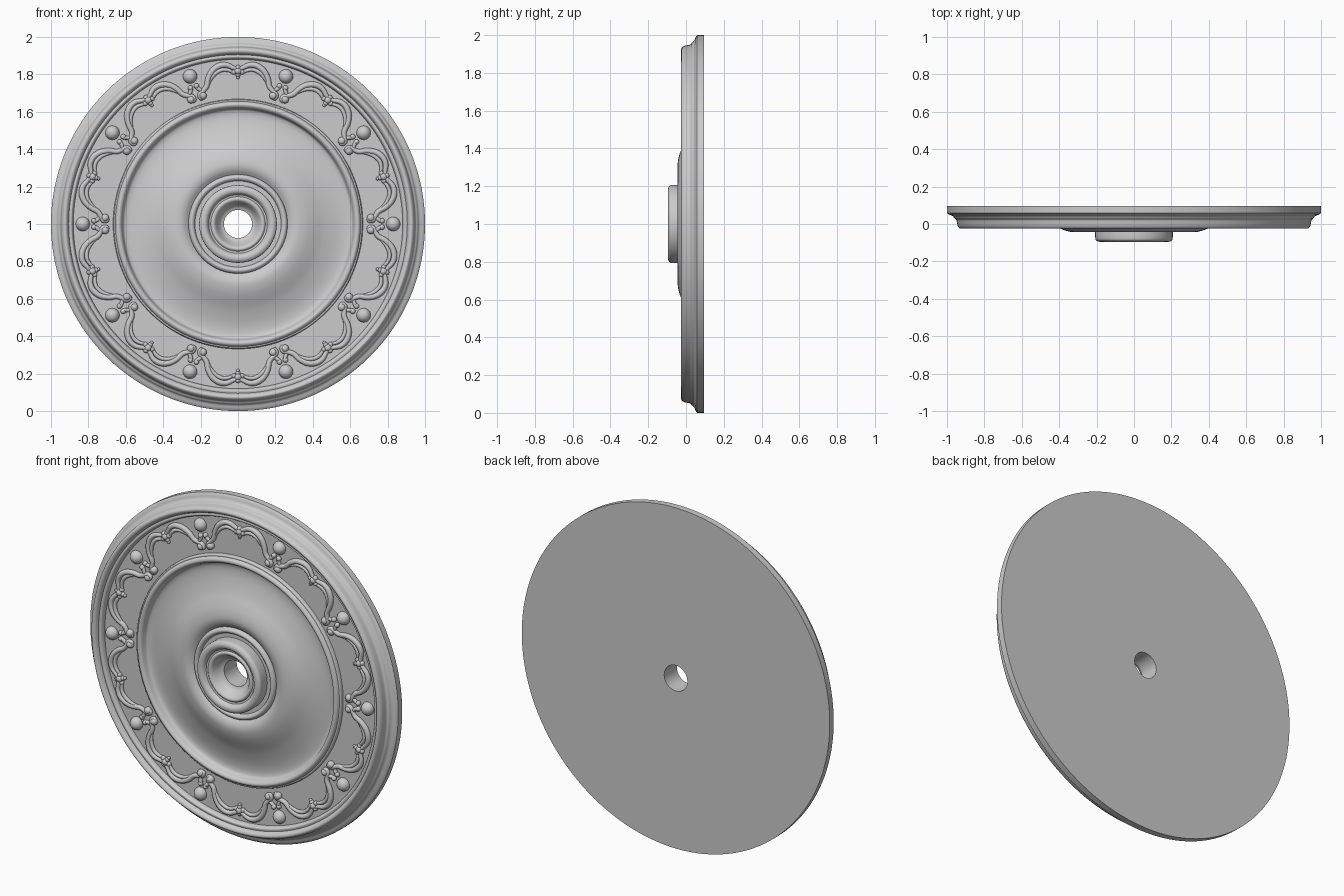
import bpy, bmesh
from math import sin, cos, pi, radians
from mathutils import Vector, Matrix

if "Cube" in bpy.data.objects:
    bpy.data.objects.remove(bpy.data.objects["Cube"])

FIELD_Y = 0.022   # depth of the recessed ornament band
COUNT = 10        # repeats around the band


def smooth_path(pts, steps):
    """Catmull-Rom curve through the points."""
    p = [Vector(q) for q in pts]
    p = [2 * p[0] - p[1]] + p + [2 * p[-1] - p[-2]]
    out = []
    for i in range(1, len(p) - 2):
        a, b, c, d = p[i - 1:i + 3]
        for s in range(steps):
            t = s / steps
            out.append(0.5 * (2 * b + (c - a) * t + (2 * a - 5 * b + 4 * c - d) * t**2
                              + (3 * b - a - 3 * c + d) * t**3))
    return out + [p[-2]]


def finish(obj, angle):
    bpy.ops.object.select_all(action='DESELECT')
    bpy.context.view_layer.objects.active = obj
    obj.select_set(True)
    bpy.ops.object.shade_smooth_by_angle(angle=radians(angle))


def mesh_object(name, bm, angle=40):
    bmesh.ops.recalc_face_normals(bm, faces=bm.faces)
    me = bpy.data.meshes.new(name)
    bm.to_mesh(me)
    bm.free()
    obj = bpy.data.objects.new(name, me)
    bpy.context.collection.objects.link(obj)
    finish(obj, angle)
    return obj


def lathe(name, profile, segments=192):
    """Closed (radius, y) profile turned about the y axis through z = 1."""
    bm = bmesh.new()
    rings = [[bm.verts.new((r * cos(2 * pi * k / segments), y, 1 + r * sin(2 * pi * k / segments)))
              for k in range(segments)] for r, y in profile]
    for i, ring in enumerate(rings):
        nxt = rings[(i + 1) % len(rings)]
        for k in range(segments):
            m = (k + 1) % segments
            bm.faces.new((ring[k], ring[m], nxt[m], nxt[k]))
    return mesh_object(name, bm)


# Medallion profile: smooth runs that meet at crisp corners, outside to centre
runs = [
    [(1.0, 0.095), (1.0, 0.058)],                                               # outer edge
    [(1.0, 0.058), (0.988, 0.05), (0.97, 0.043), (0.96, 0.03)],                 # outer cove
    [(0.96, 0.03), (0.95, 0.022), (0.947, 0.01)],
    [(0.947, 0.01), (0.942, -0.012), (0.93, -0.025), (0.915, -0.02), (0.905, -0.002)],  # rim bead
    [(0.905, -0.002), (0.892, -0.004), (0.884, 0.006), (0.88, FIELD_Y)],        # inner lip
    [(0.88, FIELD_Y), (0.668, FIELD_Y)],                                        # ornament band
    [(0.668, FIELD_Y), (0.664, 0.006), (0.656, 0.004)],
    [(0.656, 0.004), (0.648, -0.008), (0.636, -0.012), (0.624, -0.004), (0.617, 0.012)],  # dish ring
    [(0.617, 0.012), (0.608, 0.026), (0.58, 0.032), (0.53, 0.026), (0.46, 0.005),
     (0.4, -0.022), (0.36, -0.037), (0.32, -0.044), (0.29, -0.038), (0.265, -0.022)],     # dish
    [(0.265, -0.022), (0.26, -0.035), (0.248, -0.042), (0.236, -0.036), (0.23, -0.024)],  # collar
    [(0.23, -0.024), (0.207, -0.024)],
    [(0.207, -0.024), (0.207, -0.075), (0.2, -0.089), (0.185, -0.095), (0.168, -0.09), (0.156, -0.072)],  # boss
    [(0.156, -0.072), (0.146, -0.07)],
    [(0.146, -0.07), (0.136, -0.078), (0.122, -0.072), (0.105, -0.045), (0.092, -0.028)],  # throat
    [(0.092, -0.028), (0.075, -0.022)],
    [(0.075, -0.022), (0.075, 0.095)],                                          # bore
]
profile = []
for run in runs:
    profile += smooth_path(run, 1 if len(run) == 2 else 4)[:-1]
profile.append(Vector(runs[-1][-1]))
lathe("medallion_body", profile)


def place(x, r, y, angle, side=1):
    """Local scallop coordinates (sideways, outward) to the disc at an angle."""
    a = angle
    return Vector((r * cos(a) + side * x * sin(a), y, 1 + r * sin(a) - side * x * cos(a)))


def add_ball(bm, pos, radius, depth=1.0):
    mat = Matrix.Translation(pos) @ Matrix.Diagonal((1, depth, 1, 1))
    bmesh.ops.create_uvsphere(bm, u_segments=20, v_segments=12, radius=radius, matrix=mat)


# Round beads between the scallops
bm = bmesh.new()
for k in range(COUNT):
    add_ball(bm, place(0, 0.83, FIELD_Y, 2 * pi * k / COUNT), 0.038)
mesh_object("beads", bm)

# Scallop scrolls: (sideways, outward, tube radius) for the right half of one scallop
strands = [
    [(0.178, 0.678, .008), (0.198, 0.672, .012), (0.204, 0.692, .013), (0.188, 0.71, .013),
     (0.168, 0.735, .014), (0.16, 0.775, .015), (0.138, 0.818, .016), (0.1, 0.846, .016),
     (0.06, 0.85, .014), (0.028, 0.836, .012), (0.0, 0.826, .01)],
    [(0.158, 0.745, .005), (0.145, 0.775, .009), (0.12, 0.806, .011), (0.085, 0.824, .011),
     (0.05, 0.822, .010), (0.024, 0.808, .007)],
    [(0.188, 0.71, .008), (0.21, 0.722, .011), (0.226, 0.738, .010)],
]
cu = bpy.data.curves.new("scallop_scrolls", 'CURVE')
cu.dimensions = '3D'
cu.bevel_depth = 1.0
cu.bevel_resolution = 2
cu.use_fill_caps = True
for k in range(COUNT):
    ang = 2 * pi * (k + 0.5) / COUNT
    for side in (1, -1):
        for strand in strands:
            pts = smooth_path(strand, 3)
            sp = cu.splines.new('POLY')
            sp.points.add(len(pts) - 1)
            for cp, (x, r, rad) in zip(sp.points, pts):
                cp.co = (*place(x, r, FIELD_Y - 0.006, ang, side), 1)
                cp.radius = rad
scrolls = bpy.data.objects.new("scallop_scrolls", cu)
bpy.context.collection.objects.link(scrolls)
bpy.context.view_layer.objects.active = scrolls
scrolls.select_set(True)
bpy.ops.object.convert(target='MESH')
finish(bpy.context.view_layer.objects.active, 60)

# Scroll tips and the small bud at the crown of each scallop
bm = bmesh.new()
for k in range(COUNT):
    ang = 2 * pi * (k + 0.5) / COUNT
    for side in (1, -1):
        add_ball(bm, place(0.188, 0.686, FIELD_Y - 0.006, ang, side), 0.021)
        add_ball(bm, place(0.222, 0.738, FIELD_Y - 0.006, ang, side), 0.014)
        add_ball(bm, place(0.022, 0.812, FIELD_Y - 0.006, ang, side), 0.013)
    for r, rad in ((0.836, 0.014), (0.818, 0.02), (0.798, 0.013), (0.784, 0.009)):
        add_ball(bm, place(0, r, FIELD_Y - 0.006, ang), rad)
mesh_object("scroll_tips", bm)
